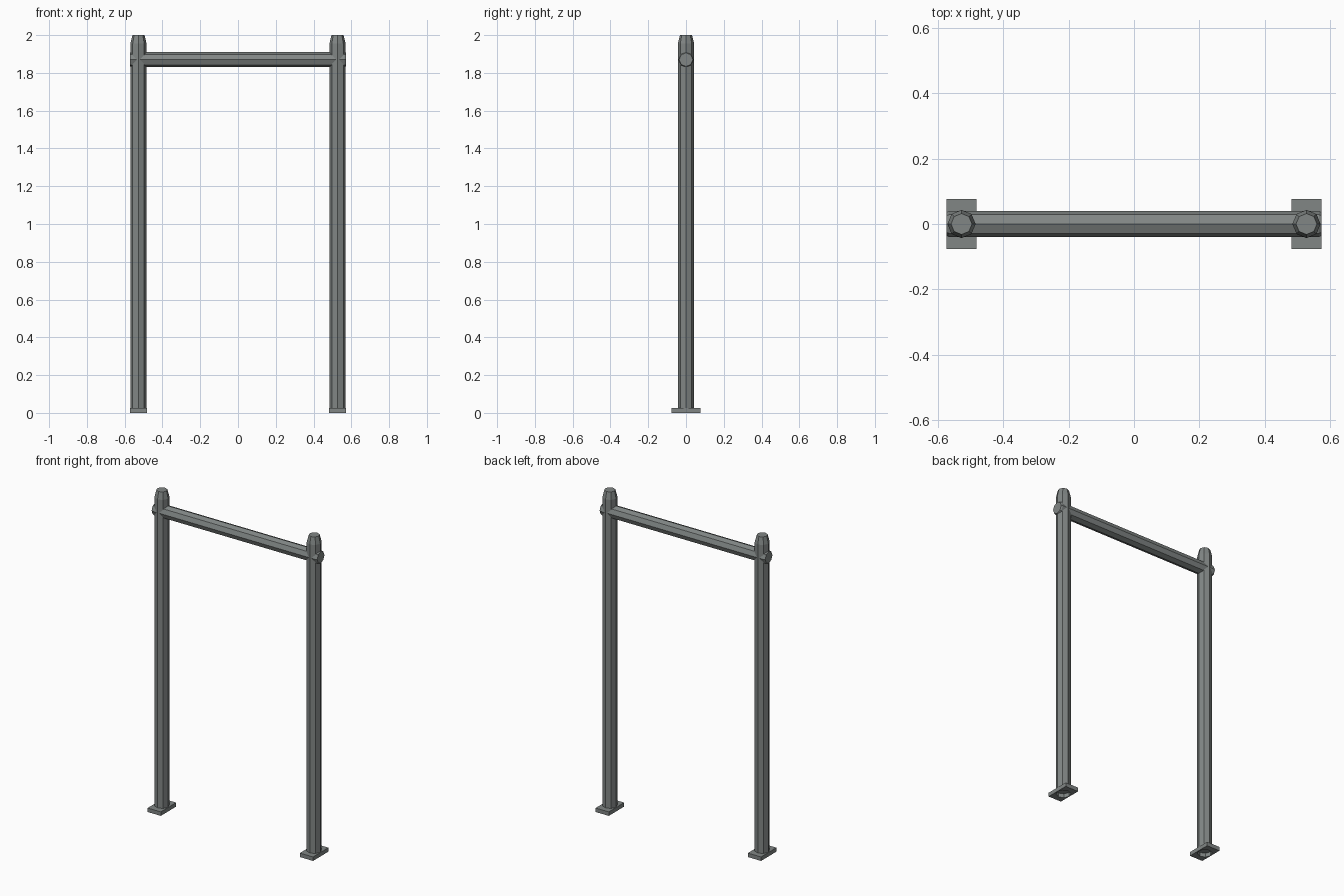
import bpy, bmesh, math
from mathutils import Vector

if "Cube" in bpy.data.objects:
    bpy.data.objects.remove(bpy.data.objects["Cube"])

POST_X, POST_R = 0.527, 0.043

steel = bpy.data.materials.new("dark grey steel")
steel.diffuse_color = (0.22, 0.24, 0.235, 1)
steel.use_nodes = True
steel.node_tree.nodes["Principled BSDF"].inputs["Base Color"].default_value = steel.diffuse_color


def finish(name, bm):
    me = bpy.data.meshes.new(name)
    bm.to_mesh(me)
    bm.free()
    me.materials.append(steel)
    ob = bpy.data.objects.new(name, me)
    bpy.context.collection.objects.link(ob)
    return ob


def octagon(bm, r, place):
    return [bm.verts.new(place(r * math.cos(i * math.pi / 4), r * math.sin(i * math.pi / 4)))
            for i in range(8)]


def lathe(name, profile, place, cap_start=True):
    """Eight-sided rod through (distance, radius) stations."""
    bm = bmesh.new()
    rings = [octagon(bm, r, lambda a, b, d=d: place(d, a, b)) for d, r in profile]
    for p, q in zip(rings, rings[1:]):
        for i in range(8):
            j = (i + 1) % 8
            bm.faces.new((p[i], p[j], q[j], q[i]))
    bm.faces.new(rings[-1])
    if cap_start:
        bm.faces.new(rings[0][::-1])
    return finish(name, bm)


def foot_plate(name, cx):
    """Plate whose underside is pierced by the open post end."""
    bm = bmesh.new()
    bmesh.ops.create_cube(bm, size=1)
    for v in bm.verts:
        v.co = Vector((cx + v.co.x * 0.091, v.co.y * 0.152, 0.0125 + v.co.z * 0.025))
    bottom = min(bm.faces, key=lambda f: f.calc_center_median().z)
    edges = list(bottom.edges)
    bmesh.ops.delete(bm, geom=[bottom], context='FACES_ONLY')
    ring = octagon(bm, POST_R, lambda a, b: (cx + a, b, 0))
    edges += [bm.edges.new((ring[i], ring[(i + 1) % 8])) for i in range(8)]
    bmesh.ops.triangle_fill(bm, edges=edges, use_beauty=True, normal=(0, 0, -1))
    return finish(name, bm)


# Posts with chamfered tops and foot plates
for side, s in (("left", -1), ("right", 1)):
    cx = s * POST_X
    lathe(side + "_post", [(0, POST_R), (1.955, POST_R), (2.0, 0.032)],
          lambda d, a, b: (cx + a, b, d), cap_start=False)
    foot_plate(side + "_foot_plate", cx)

# Crossbar through both posts, ends slightly chamfered
lathe("crossbar", [(-0.573, 0.036), (-0.565, 0.04), (0.565, 0.04), (0.573, 0.036)],
      lambda d, a, b: (d, a, 1.87 + b))
